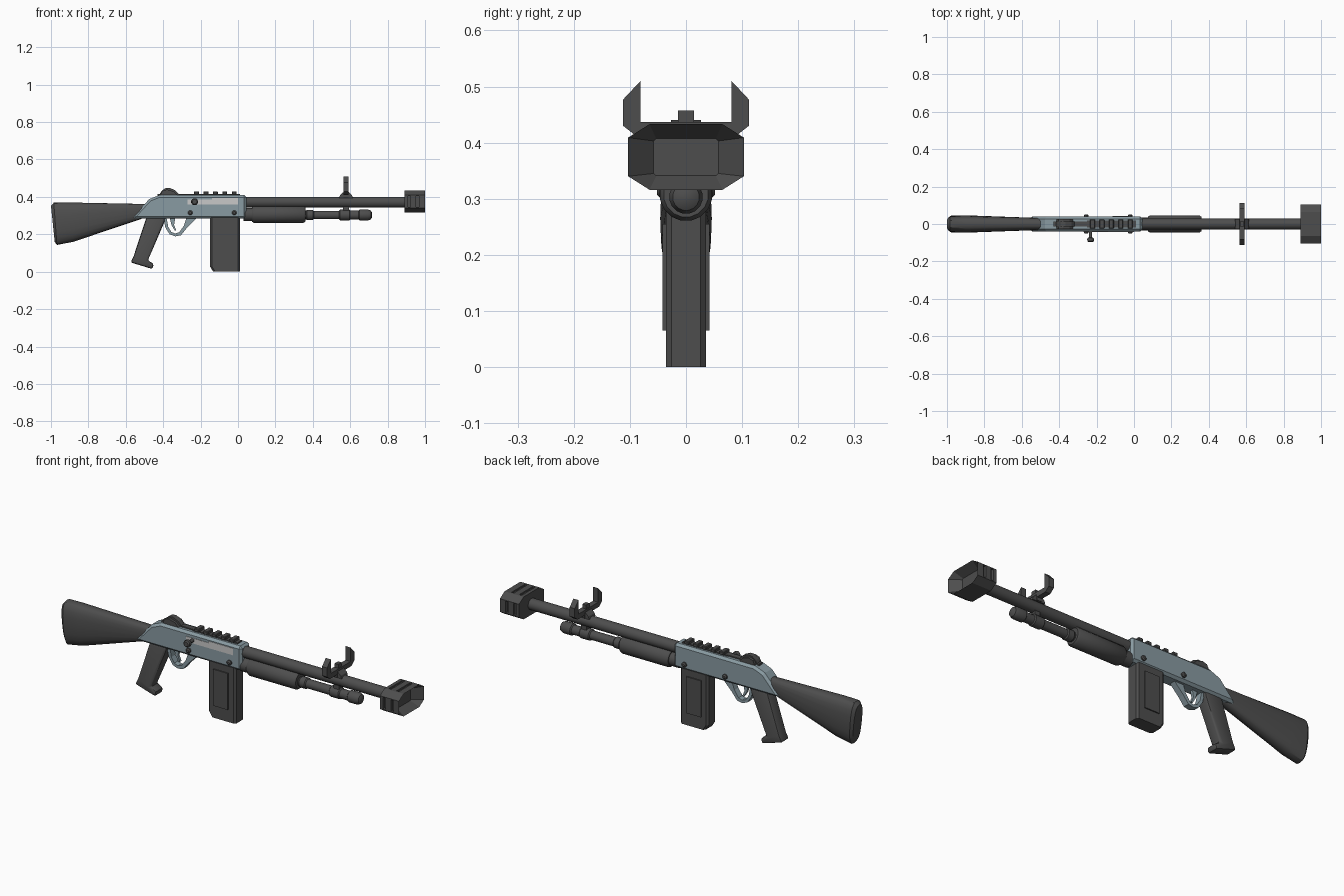
import bpy, bmesh, math
from mathutils import Vector

if "Cube" in bpy.data.objects:
    bpy.data.objects.remove(bpy.data.objects["Cube"])


def material(name, col):
    m = bpy.data.materials.new(name)
    m.diffuse_color = (*col, 1)
    m.use_nodes = True
    m.node_tree.nodes["Principled BSDF"].inputs["Base Color"].default_value = m.diffuse_color
    return m


DARK = material("dark gunmetal", (0.075, 0.075, 0.075))
STEEL = material("blue grey steel", (0.25, 0.325, 0.36))
BRIGHT = material("bright steel", (0.58, 0.58, 0.58))


def finish(bm, name, mat, smooth=False, bevel=0, segments=1):
    bmesh.ops.recalc_face_normals(bm, faces=bm.faces)
    if bevel:
        edges = [e for e in bm.edges if e.calc_face_angle(0) > math.radians(40)]
        bmesh.ops.bevel(bm, geom=edges, offset=bevel, segments=segments,
                        affect='EDGES', profile=0.5, clamp_overlap=True)
    me = bpy.data.meshes.new(name)
    bm.to_mesh(me)
    bm.free()
    me.materials.append(mat)
    ob = bpy.data.objects.new(name, me)
    bpy.context.collection.objects.link(ob)
    if smooth:
        bpy.ops.object.select_all(action='DESELECT')
        ob.select_set(True)
        bpy.context.view_layer.objects.active = ob
        bpy.ops.object.shade_smooth_by_angle(angle=math.radians(35))
    return ob


def loft(name, rings, mat, **kw):
    bm = bmesh.new()
    vs = [[bm.verts.new(p) for p in r] for r in rings]
    n = len(rings[0])
    for a, b in zip(vs, vs[1:]):
        for i in range(n):
            j = (i + 1) % n
            bm.faces.new((a[i], a[j], b[j], b[i]))
    bm.faces.new(vs[0])
    bm.faces.new(vs[-1])
    return finish(bm, name, mat, **kw)


def prism(name, pts, lo, hi, mat, axis='y', **kw):
    """Extrude an (x,z) outline along y, or a (y,z) outline along x."""
    def put(p, t):
        return (p[0], t, p[1]) if axis == 'y' else (t, p[0], p[1])
    return loft(name, [[put(p, t) for p in pts] for t in (lo, hi)], mat, **kw)


def box(name, x0, x1, y0, y1, z0, z1, mat, **kw):
    return prism(name, [(x0, z0), (x1, z0), (x1, z1), (x0, z1)], y0, y1, mat, **kw)


def lathe(name, profile, origin, mat, axis='x', sides=20, smooth=True, **kw):
    """Rings of (distance, radius) along x or y."""
    rings = []
    o = Vector(origin)
    for d, r in profile:
        ring = []
        for i in range(sides):
            a = 2 * math.pi * (i + 0.5) / sides
            c, s = r * math.cos(a), r * math.sin(a)
            ring.append(o + Vector((d, c, s) if axis == 'x' else (c, d, s)))
        rings.append(ring)
    return loft(name, rings, mat, smooth=smooth, **kw)


# Shoulder stock: rounded sections with a slanted butt
rings = []
for xt, xb, zt, zb, w in [(-1.0, -.98, .352, .16, .034), (-.985, -.968, .369, .143, .045),
                          (-.9, -.88, .37, .16, .046), (-.5, -.5, .362, .288, .032)]:
    ring = []
    for i in range(20):
        a = 2 * math.pi * i / 20
        c, s = math.cos(a), math.sin(a)
        t = 0.5 + 0.5 * math.copysign(abs(s) ** 0.8, s)
        ring.append((xb + (xt - xb) * t, w * math.copysign(abs(c) ** 0.7, c), zb + (zt - zb) * t))
    rings.append(ring)
loft("stock", rings, DARK, smooth=True)

# Receiver body with chamfered edges
prism("receiver", [(-.57, .284), (.045, .284), (.045, .41), (-.42, .41), (-.475, .388)],
      -.04, .04, STEEL, bevel=.012)

# Ejection port plate and bolt handle on the front side
prism("ejection_port", [(-.27, .358), (.0, .358), (.0, .394), (-.14, .394), (-.14, .385), (-.27, .385)],
      -.042, -.036, BRIGHT)
lathe("bolt_handle", [(-.036, .009), (-.072, .009), (-.074, .016), (-.08, .019), (-.092, .018), (-.097, .012)],
      (-.232, 0, .374), DARK, axis='y', sides=12)

# Cross pins through the receiver
for i, x in enumerate((-.255, -.02)):
    lathe(f"receiver_pin_{i + 1}", [(-.052, .007), (-.047, .013), (.047, .013), (.052, .007)],
          (x, 0, .315), DARK, axis='y', sides=10)

# Top rail
box("rail_base", -.25, .01, -.018, .018, .405, .416, DARK)
for i in range(5):
    x = -.222 + i * .0505
    box(f"rail_tooth_{i + 1}", x - .013, x + .013, -.025, .025, .412, .43, DARK, bevel=.003)

# Rear sight
box("rear_sight_base", -.43, -.25, -.014, .014, .405, .416, DARK)
prism("rear_sight_hump", [(-.42, .412), (-.41, .43), (-.39, .446), (-.365, .448), (-.335, .435), (-.315, .412)],
      -.014, .014, DARK)
for i, s in enumerate((-1, 1)):
    prism(f"rear_sight_ear_{i + 1}", [(-.415, .41), (-.405, .432), (-.38, .44), (-.345, .43), (-.325, .41)],
          s * .012, s * .027, DARK)

# Barrel
lathe("barrel", [(.03, .029), (.9, .029)], (0, 0, .372), DARK)

# Muzzle brake: octagonal block with a concave mouth
def octagon(x, y, yc, z0, z1, zc):
    return [(x, s * a, z) for s, a, z in
            ((-1, yc, z0), (1, yc, z0), (1, y, z0 + zc), (1, y, z1 - zc),
             (1, yc, z1), (-1, yc, z1), (-1, y, z1 - zc), (-1, y, z0 + zc))]


muzzle = loft("muzzle_brake", [octagon(.89, .103, .065, .316, .433, .024),
                               octagon(1.0, .103, .065, .316, .433, .024),
                               octagon(.955, .058, .053, .341, .407, .004)], DARK)
# Vent slots cut in the top and both sides
for x in (.915, .96):
    for y0, y1, z0, z1 in ((-.055, .055, .425, .45), (-.12, -.09, .345, .405), (.09, .12, .345, .405)):
        cutter = box("slot_cutter", x - .007, x + .007, y0, y1, z0, z1, DARK)
        cutter.hide_render = True
        mod = muzzle.modifiers.new("slot", 'BOOLEAN')
        mod.operation, mod.solver, mod.object = 'DIFFERENCE', 'EXACT', cutter
        bpy.context.view_layer.objects.active = muzzle
        bpy.ops.object.modifier_apply(modifier=mod.name)
        bpy.data.objects.remove(cutter)

# Front sight: U-shaped wings on a flared foot
half = [(.03, .395), (.03, .411), (.088, .411), (.112, .43), (.112, .477), (.081, .51), (.081, .437)]
prism("front_sight_wings", half + [(-y, z) for y, z in reversed(half)], .563, .592, DARK, axis='x')
prism("front_sight_foot", [(.54, .393), (.615, .393), (.61, .408), (.592, .425), (.563, .425), (.545, .408)],
      -.026, .026, DARK)
box("front_sight_post", .567, .588, -.014, .014, .43, .457, DARK)

# Fore-end and lower tube
lathe("fore_end_collar", [(.03, .036), (.085, .036)], (0, 0, .306), DARK)
lathe("fore_end", [(.075, .04), (.085, .047), (.35, .047), (.36, .04)], (0, 0, .307), DARK, sides=16)
lathe("lower_tube", [(.35, .024), (.365, .024), (.37, .028), (.4, .028), (.405, .023), (.54, .023),
                     (.545, .029), (.595, .029), (.6, .024), (.645, .024), (.65, .03), (.695, .03),
                     (.71, .024), (.717, .012)], (0, 0, .303), DARK, sides=16)
box("tube_clamp", .562, .593, -.016, .016, .32, .36, DARK)

# Magazine with raised side panels
def magazine_ring(y, c):
    return [(-.15 + c, y, .29), (-.15 + c, y, .028), (-.132 + c, y, .0), (.01 - c, y, .0), (.01 - c, y, .29)]


loft("magazine", [magazine_ring(-.036, .01), magazine_ring(-.026, 0),
                  magazine_ring(.026, 0), magazine_ring(.036, .01)], DARK)
for i, s in enumerate((-1, 1)):
    box(f"magazine_panel_{i + 1}", -.115, -.03, s * .034, s * .042, .065, .255, DARK)

# Pistol grip
prism("pistol_grip", [(-.49, .29), (-.39, .29), (-.395, .262), (-.482, .06), (-.45, .042), (-.457, .014),
                      (-.575, .05), (-.558, .083)], -.032, .032, DARK, bevel=.011, segments=2, smooth=True)

# Trigger guard and trigger
prism("trigger_guard", [(-.4, .288), (-.388, .235), (-.365, .2), (-.335, .189), (-.305, .195), (-.275, .232),
                        (-.22, .288), (-.275, .288), (-.29, .245), (-.314, .211), (-.335, .204),
                        (-.356, .212), (-.373, .24), (-.382, .288)], -.016, .016, STEEL)
prism("trigger", [(-.365, .288), (-.335, .288), (-.342, .25), (-.33, .222), (-.338, .22), (-.355, .248)],
      -.007, .007, STEEL)
